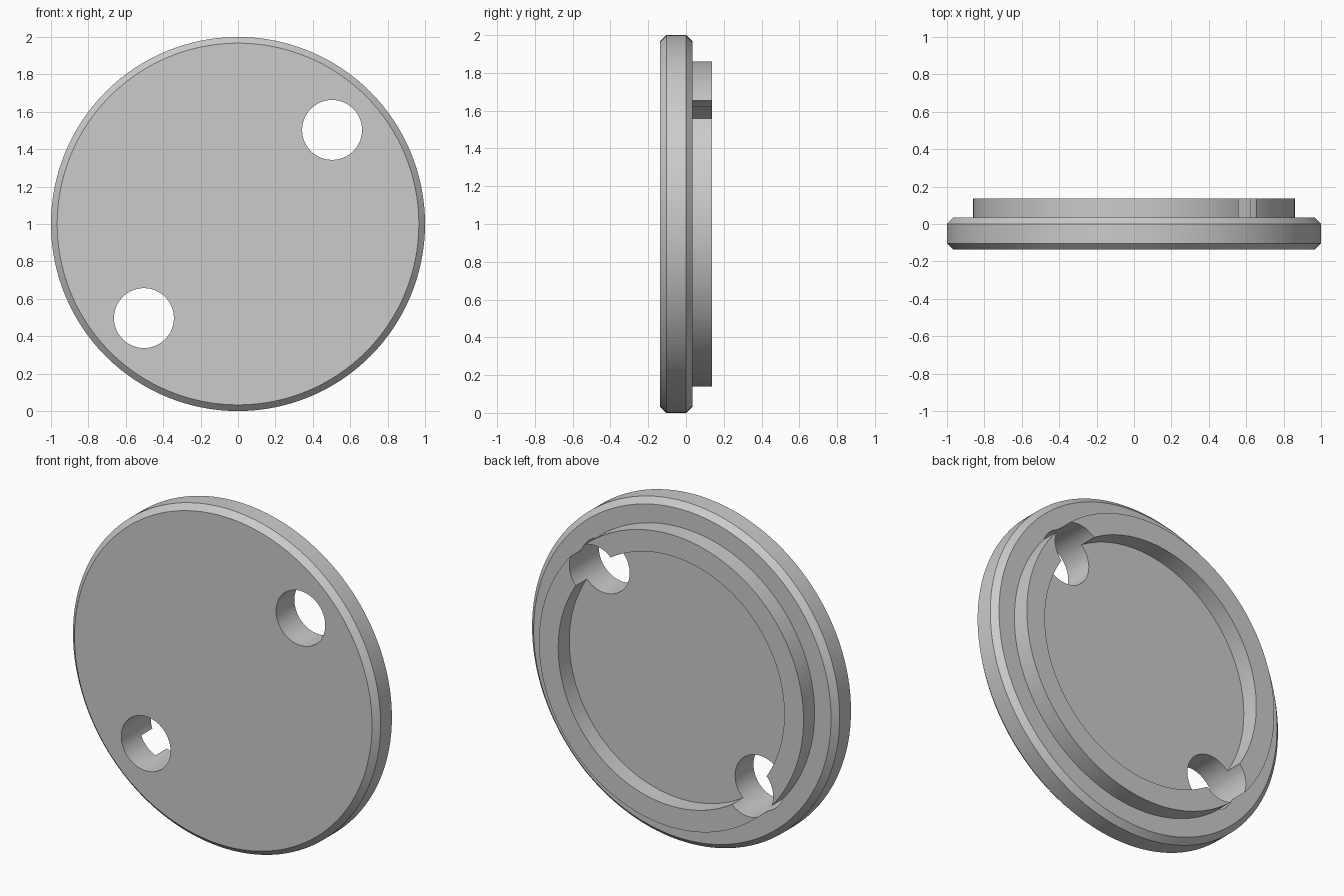
import bpy, bmesh, math
from mathutils import Matrix

cube = bpy.data.objects.get("Cube")
if cube:
    bpy.data.objects.remove(cube, do_unlink=True)

SEGMENTS = 128
HOLE_OFFSET, HOLE_RADIUS = 0.503, 0.16

grey = bpy.data.materials.new("plain grey")
grey.use_nodes = True
colour = (0.6, 0.6, 0.6, 1)
grey.diffuse_color = colour
grey.node_tree.nodes["Principled BSDF"].inputs["Base Color"].default_value = colour


def lathe(name, profile, x=0, z=1):
    """Turn (radius, y) points around the y axis and close both ends."""
    bm = bmesh.new()
    loops = []
    for radius, y in profile:
        angles = [math.tau * i / SEGMENTS for i in range(SEGMENTS)]
        loops.append([bm.verts.new((x + radius * math.cos(a), y, z + radius * math.sin(a)))
                      for a in angles])
    for low, high in zip(loops, loops[1:]):
        for i in range(SEGMENTS):
            j = (i + 1) % SEGMENTS
            bm.faces.new((low[i], low[j], high[j], high[i]))
    bm.faces.new(loops[0])
    bm.faces.new(loops[-1])
    bmesh.ops.recalc_face_normals(bm, faces=bm.faces)
    mesh = bpy.data.meshes.new(name)
    bm.to_mesh(mesh)
    bm.free()
    mesh.materials.append(grey)
    obj = bpy.data.objects.new(name, mesh)
    bpy.context.collection.objects.link(obj)
    return obj


# Chamfered disc with a raised locating ring on its back
cap = lathe("round_cap", [
    (0.967, -0.137), (1.0, -0.104), (1.0, 0.001), (0.967, 0.034),
    (0.86, 0.034), (0.86, 0.137), (0.735, 0.137), (0.735, 0.034),
])
bpy.ops.object.select_all(action='DESELECT')
cap.select_set(True)
bpy.context.view_layer.objects.active = cap

# Two through holes on the diagonal, breaking through the ring
for side in (-1, 1):
    cutter = lathe("hole_cutter", [(HOLE_RADIUS, -0.3), (HOLE_RADIUS, 0.3)],
                   side * HOLE_OFFSET, 1 + side * HOLE_OFFSET)
    cutter.hide_render = True
    cut = cap.modifiers.new("hole", 'BOOLEAN')
    cut.operation = 'DIFFERENCE'
    cut.solver = 'EXACT'
    cut.object = cutter
    bpy.ops.object.modifier_apply(modifier=cut.name)
    bpy.data.objects.remove(cutter, do_unlink=True)

bpy.ops.object.shade_smooth_by_angle(angle=math.radians(30))
